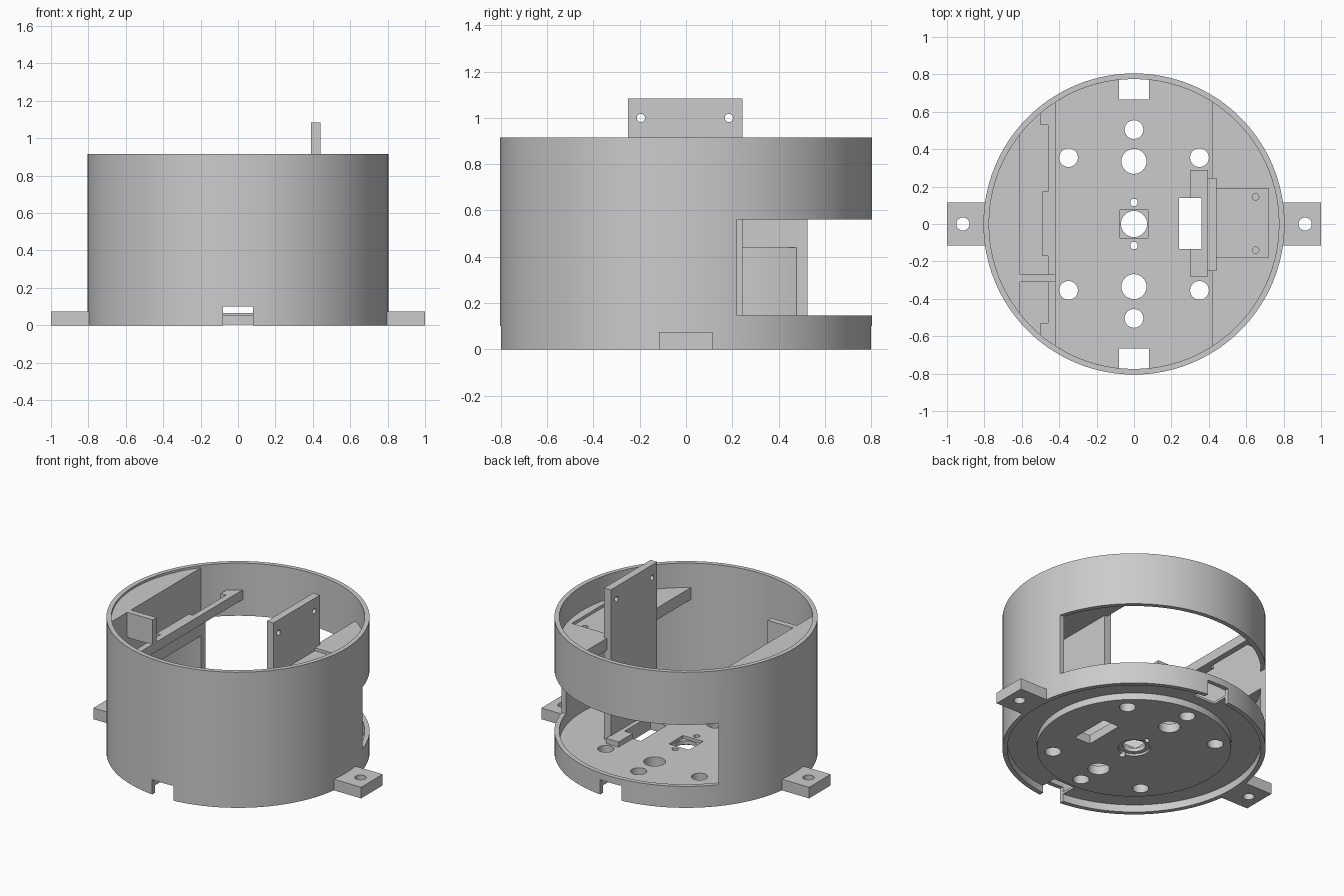
import bpy
import math

old = bpy.data.objects.get("Cube")
if old:
    bpy.data.objects.remove(old, do_unlink=True)

grey = bpy.data.materials.new("light grey plastic")
grey.use_nodes = True
grey.diffuse_color = (0.6, 0.6, 0.6, 1)
grey.node_tree.nodes["Principled BSDF"].inputs["Base Color"].default_value = (0.6, 0.6, 0.6, 1)


def box(name, x, y, z):
    """Box from (low, high) ranges."""
    bpy.ops.mesh.primitive_cube_add(size=1)
    ob = bpy.context.object
    ob.name = name
    ob.location = [(r[0] + r[1]) / 2 for r in (x, y, z)]
    ob.scale = [r[1] - r[0] for r in (x, y, z)]
    bpy.ops.object.transform_apply(location=True, rotation=True, scale=True)
    ob.data.materials.append(grey)
    return ob


def cyl(name, r, z, x=0, y=0, n=32):
    """Upright cylinder between two heights."""
    bpy.ops.mesh.primitive_cylinder_add(vertices=n, radius=r, depth=z[1] - z[0],
                                        location=(x, y, (z[0] + z[1]) / 2))
    ob = bpy.context.object
    ob.name = name
    bpy.ops.object.transform_apply(location=True, rotation=True, scale=True)
    ob.data.materials.append(grey)
    return ob


def combine(ob, tool, operation="DIFFERENCE"):
    """Apply a boolean and discard the tool."""
    tool.hide_render = True
    mod = ob.modifiers.new("cut", "BOOLEAN")
    mod.object, mod.operation, mod.solver = tool, operation, "EXACT"
    bpy.ops.object.select_all(action="DESELECT")
    bpy.context.view_layer.objects.active = ob
    ob.select_set(True)
    bpy.ops.object.modifier_apply(modifier=mod.name)
    bpy.data.objects.remove(tool, do_unlink=True)
    return ob


def finish(ob):
    bpy.ops.object.select_all(action="DESELECT")
    bpy.context.view_layer.objects.active = ob
    ob.select_set(True)
    bpy.ops.object.shade_smooth_by_angle(angle=math.radians(30))


def fit_inside(ob):
    """Trim a part to the round housing, slightly embedded in the wall."""
    return combine(ob, cyl("trim", 0.79, (-1, 2), n=96), "INTERSECT")


def notch(side):
    return box("notch", (-0.08, 0.08), sorted((side * 0.665, side * 1.0)), (-0.2, 0.1))


TALL = (-0.5, 0.5)
parts = []

# Round outer wall with a large rear window and two cable notches
wall = cyl("outer_wall", 0.805, (0, 0.915), n=96)
combine(wall, cyl("bore", 0.775, (-1, 2), n=96))
combine(wall, box("window", (-0.61, 1), (0.22, 1), (0.145, 0.56)))
for s in (-1, 1):
    combine(wall, notch(s))
parts.append(wall)

# Floor with a thicker central disc underneath
floor = cyl("floor_plate", 0.785, (0.05, 0.065), n=96)
combine(floor, cyl("disc", 0.595, (0.005, 0.058), n=96), "UNION")
for s in (-1, 1):
    combine(floor, notch(s))
    for r, x, y in ((0.067, 0, 0.335), (0.05, 0, 0.505), (0.02, 0, 0.115),
                    (0.05, 0.35, 0.355), (0.05, -0.35, 0.355)):
        combine(floor, cyl("hole", r, TALL, x, s * y))
combine(floor, cyl("hole", 0.07, TALL))
combine(floor, cyl("counterbore", 0.098, (-0.5, 0.02)))
combine(floor, box("square_recess", (-0.075, 0.075), (-0.075, 0.075), (0.045, 0.5)))
combine(floor, box("slot", (0.24, 0.36), (-0.135, 0.14), TALL))
parts.append(floor)

# Mounting ears
for s, name in ((1, "left_ear"), (-1, "right_ear")):
    ear = box(name, sorted((s * 0.78, s * 1.0)), (-0.115, 0.115), (0, 0.075))
    combine(ear, cyl("hole", 0.035, TALL, s * 0.915))
    combine(ear, cyl("bore", 0.79, TALL, n=96))
    parts.append(ear)

# Flat-faced filler block behind the window edge
parts.append(fit_inside(box("side_block", (-1, -0.61), (-0.7, 0.7), (0.44, 0.9))))

# Retaining bar with hooked ends and a middle pad
bar = box("retaining_bar", (-0.46, -0.42), (-0.75, 0.75), (0.67, 0.735))
for y in ((-0.75, -0.53), (-0.17, 0.175), (0.53, 0.75)):
    depth = -0.49 if abs(y[0] + y[1]) < 0.1 else -0.5
    combine(bar, box("pad", (depth, -0.44), y, (0.67, 0.735)), "UNION")
parts.append(fit_inside(bar))
parts.append(box("divider_fin", (-0.615, -0.42), (-0.31, -0.27), (0.73, 0.9)))

# Segment shelf with a shallow pocket and screw holes
shelf = fit_inside(box("side_shelf", (0.42, 1), (-0.75, 0.75), (0.67, 0.75)))
combine(shelf, box("pocket", (0.41, 0.72), (-0.18, 0.19), (0.73, 1)))
for y in (-0.14, 0.145):
    combine(shelf, cyl("hole", 0.018, (0.7, 1), 0.65, y, 16))
parts.append(shelf)

# Tall upright plate with two fixing holes, and its slotted foot
plate = box("upright_plate", (0.39, 0.44), (-0.25, 0.245), (0.055, 1.085))
for y in (-0.195, 0.185):
    drill = cyl("drill", 0.018, TALL, n=16)
    drill.rotation_euler = (0, math.pi / 2, 0)
    drill.location = (0.41, y, 1.0)
    bpy.context.view_layer.update()
    combine(plate, drill)
parts.append(plate)
foot = box("plate_foot", (0.30, 0.395), (-0.28, 0.29), (0.055, 0.1))
parts.append(combine(foot, box("slot", (0.24, 0.36), (-0.135, 0.14), TALL)))

for part in parts:
    finish(part)
